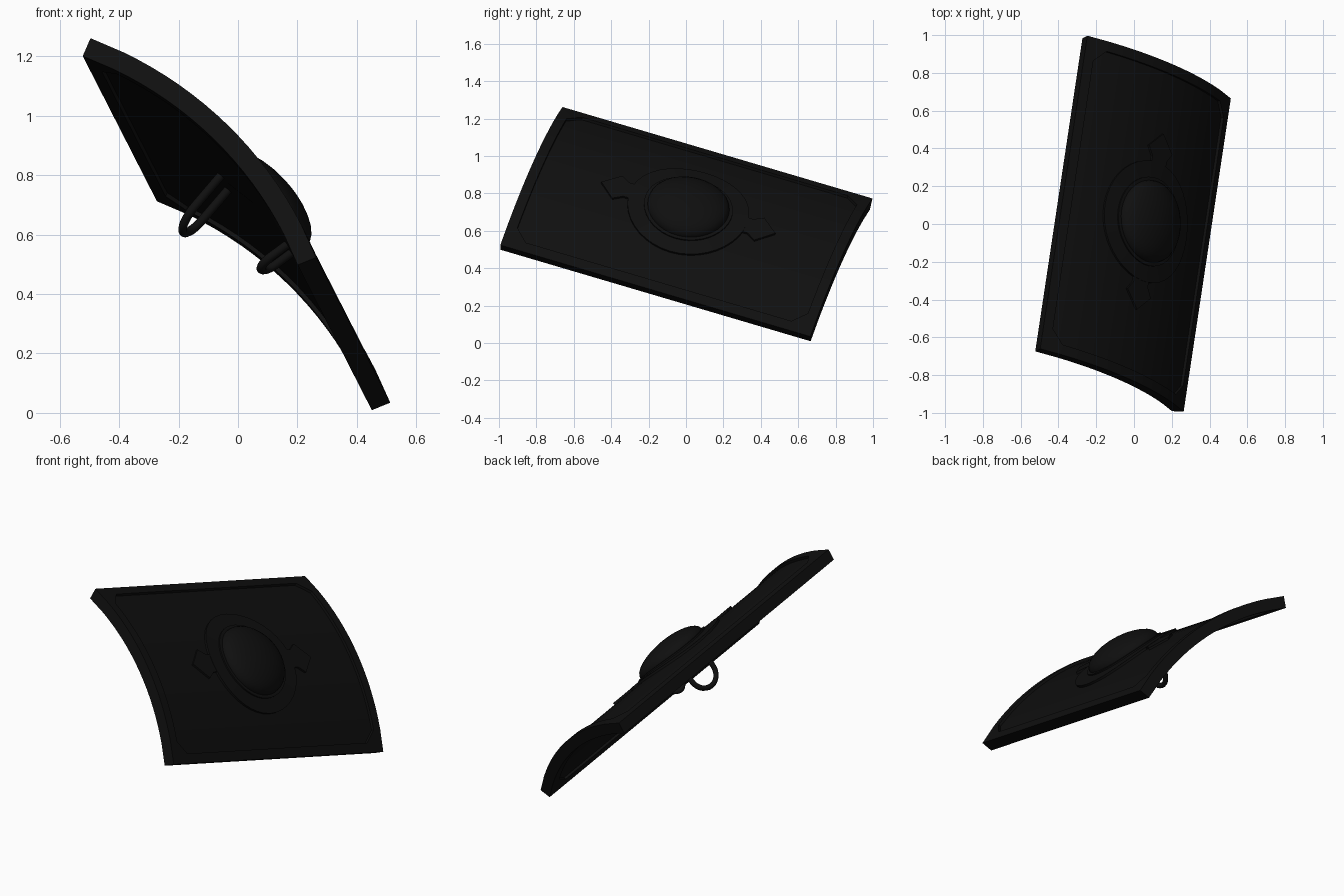
import bpy, bmesh, math
from mathutils import Vector

if "Cube" in bpy.data.objects:
    bpy.data.objects.remove(bpy.data.objects["Cube"])

# Shield frame: U runs along the straight length, V across the curve, N out of the bulge
U = Vector((0.143, 0.949, -0.28)).normalized()
N = Vector((0.715, 0.097, 0.692)).normalized()
V = N.cross(U).normalized()
if V.x < 0:
    V = -V
CENTRE = Vector((0.008, 0.002, 0.648))
R = 1.42                      # radius of the outer curve
HALF_L = 0.873
A0 = math.asin(0.555 / R)
HALF_S = R * A0               # half the width, measured along the arc
BACK = -0.067


def place(u, s, h):
    """Point at length u, arc distance s and height h over the curved face."""
    a = s / R
    return (CENTRE + U * u + V * ((R + h) * math.sin(a))
            + N * ((R + h) * math.cos(a) - R * math.cos(A0)))


black = bpy.data.materials.new("black")
black.diffuse_color = (0.0048, 0.0048, 0.0048, 1)
black.use_nodes = True
black.node_tree.nodes["Principled BSDF"].inputs["Base Color"].default_value = black.diffuse_color


def finish(name, bm, angle=30):
    bmesh.ops.remove_doubles(bm, verts=bm.verts, dist=1e-5)
    bmesh.ops.recalc_face_normals(bm, faces=bm.faces)
    me = bpy.data.meshes.new(name)
    bm.to_mesh(me)
    bm.free()
    me.materials.append(black)
    ob = bpy.data.objects.new(name, me)
    bpy.context.collection.objects.link(ob)
    bpy.ops.object.select_all(action='DESELECT')
    ob.select_set(True)
    bpy.context.view_layer.objects.active = ob
    bpy.ops.object.shade_smooth_by_angle(angle=math.radians(angle))
    return ob


def bridge(bm, loops, closed=True, wrap=False):
    """Skin between successive point loops."""
    rows = [[bm.verts.new(p) for p in loop] for loop in loops]
    pairs = list(zip(rows, rows[1:])) + ([(rows[-1], rows[0])] if wrap else [])
    n = len(rows[0])
    for a, b in pairs:
        for i in range(n if closed else n - 1):
            j = (i + 1) % n
            bm.faces.new((a[i], a[j], b[j], b[i]))
    return rows


# Curved panel: a row of cross-sections across the arc
bm = bmesh.new()
pl, ps = HALF_L - 0.02, HALF_S - 0.02
SEG = 18
sections = []
for i in range(SEG + 1):
    s = -ps + 2 * ps * i / SEG
    sections.append([place(u, s, h) for u, h in
                     ((-pl, -0.053), (pl, -0.053), (pl, -0.015), (-pl, -0.015))])
rows = bridge(bm, sections)
bm.faces.new(rows[0])
bm.faces.new(rows[-1])
finish("shield_panel", bm)

# Raised rim with a chamfered opening
il, isd, ch = HALF_L - 0.055, HALF_S - 0.055, 0.07
inner, outer = [], []


def rim_side(p, q, o_p, o_q, steps):
    for k in range(steps):
        t = k / steps
        inner.append((p[0] + (q[0] - p[0]) * t, p[1] + (q[1] - p[1]) * t))
        outer.append((o_p[0] + (o_q[0] - o_p[0]) * t, o_p[1] + (o_q[1] - o_p[1]) * t))


for sg in (1, -1):
    # end edge following the arc, then chamfer, long edge, chamfer
    e0, e1 = (sg * il, -sg * (isd - ch)), (sg * il, sg * (isd - ch))
    l0, l1 = (sg * (il - ch), sg * isd), (-sg * (il - ch), sg * isd)
    nxt = (-sg * il, sg * (isd - ch))
    L, S = sg * HALF_L, sg * HALF_S
    rim_side(e0, e1, (L, e0[1]), (L, e1[1]), 16)
    mid = ((e1[0] + l0[0]) / 2, (e1[1] + l0[1]) / 2)
    rim_side(e1, mid, (L, e1[1]), (L, S), 1)
    rim_side(mid, l0, (L, S), (l0[0], S), 1)
    rim_side(l0, l1, (l0[0], S), (l1[0], S), 4)
    mid = ((l1[0] + nxt[0]) / 2, (l1[1] + nxt[1]) / 2)
    rim_side(l1, mid, (l1[0], S), (-L, S), 1)
    rim_side(mid, nxt, (-L, S), (-L, nxt[1]), 1)
bm = bmesh.new()
bridge(bm, [[place(u, s, h) for u, s in pts] for pts, h in
            ((outer, 0), (inner, 0), (inner, BACK), (outer, BACK))], wrap=True)
finish("shield_rim", bm)


# Round boss: flat flange, small lip and dome
def boss(name, profile, segs=40):
    bm = bmesh.new()
    loops = [[place(1.03 * r * math.cos(2 * math.pi * i / segs),
                    r * math.sin(2 * math.pi * i / segs), h) for i in range(segs)]
             for r, h in profile]
    rows = bridge(bm, loops)
    bm.faces.new(rows[0])
    bm.faces.new(rows[-1])
    finish(name, bm, 35)


boss("boss_flange", [(0.318, -0.03), (0.318, -0.002), (0.232, -0.002), (0.232, 0.006), (0.21, 0.006)])
boss("boss_dome", [(0.214, -0.01)] +
     [(0.214 * math.cos(t), 0.006 + 0.082 * math.sin(t))
      for t in [math.radians(a) for a in (0, 12, 24, 36, 48, 60, 70, 80, 88)]])

# Arrow-shaped lugs at both ends of the boss
for sg, name in ((1, "upper_lug"), (-1, "lower_lug")):
    shape = [(0.30, -0.055), (0.35, -0.055), (0.40, -0.09), (0.49, 0),
             (0.40, 0.09), (0.35, 0.055), (0.30, 0.055)]
    bm = bmesh.new()
    rows = bridge(bm, [[place(sg * u, s, h) for u, s in shape] for h in (-0.03, -0.003)])
    bm.faces.new(rows[0])
    bm.faces.new(rows[1])
    finish(name, bm)


# Arm loop and grip on the hollow side
def loop_handle(name, s, half_w, depth, r=0.015, sides=10):
    path = [(half_w, -0.045), (half_w, -0.055 - (depth - half_w) / 2)]
    path += [(half_w * math.cos(t), -0.055 - (depth - half_w) - half_w * math.sin(t))
             for t in [math.pi * k / 14 for k in range(15)]]
    path += [(-half_w, path[1][1]), (-half_w, -0.045)]
    bm = bmesh.new()
    loops = []
    for i, (u, h) in enumerate(path):
        a, b = path[max(i - 1, 0)], path[min(i + 1, len(path) - 1)]
        d = Vector((b[0] - a[0], b[1] - a[1])).normalized()
        ring = []
        for k in range(sides):
            t = 2 * math.pi * k / sides
            off = r * math.cos(t)
            ring.append(place(u - d.y * off, s, h + d.x * off) + V * (r * math.sin(t)))
        loops.append(ring)
    rows = bridge(bm, loops)
    bm.faces.new(rows[0])
    bm.faces.new(rows[-1])
    finish(name, bm, 40)


loop_handle("arm_loop", -0.14, 0.085, 0.215)
loop_handle("hand_grip", 0.20, 0.05, 0.115)
